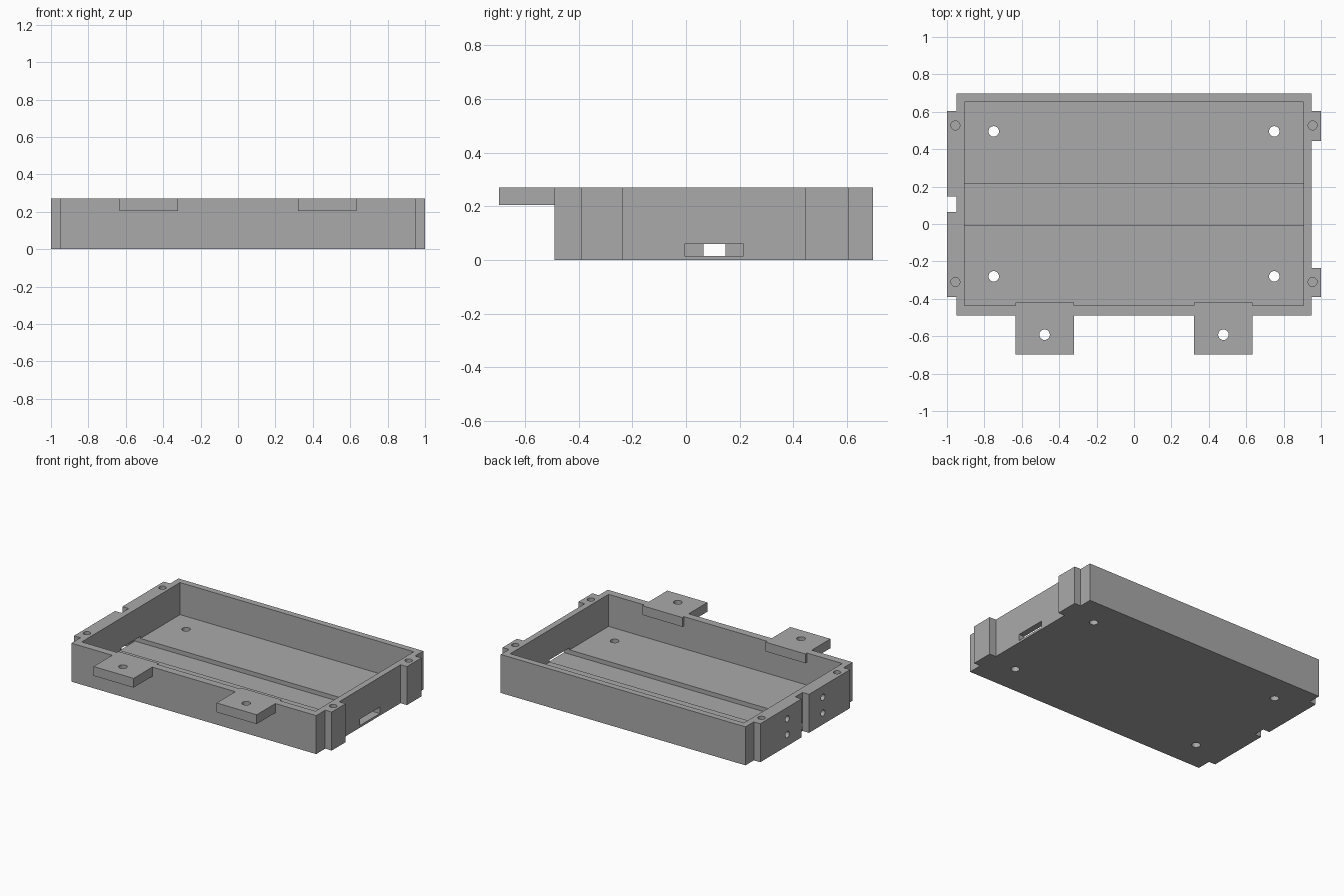
import bpy, bmesh, math
from mathutils import Matrix

cube = bpy.data.objects.get("Cube")
if cube:
    bpy.data.objects.remove(cube, do_unlink=True)

grey = bpy.data.materials.new("plain grey")
grey.use_nodes = True
GREY = (0.4, 0.4, 0.4, 1)
grey.diffuse_color = GREY
grey.node_tree.nodes["Principled BSDF"].inputs["Base Color"].default_value = GREY

H = 0.27        # overall height
FLOOR = 0.045   # top of the floor


def add_object(name, bm):
    mesh = bpy.data.meshes.new(name)
    bm.to_mesh(mesh)
    bm.free()
    mesh.materials.append(grey)
    obj = bpy.data.objects.new(name, mesh)
    bpy.context.collection.objects.link(obj)
    return obj


def box(name, x0, x1, y0, y1, z0, z1):
    bm = bmesh.new()
    bmesh.ops.create_cube(bm, size=1)
    for v in bm.verts:
        v.co = (x1 if v.co.x > 0 else x0, y1 if v.co.y > 0 else y0,
                z1 if v.co.z > 0 else z0)
    return add_object(name, bm)


def rod(name, centre, radius, length, axis="Z"):
    bm = bmesh.new()
    turn = Matrix.Rotation(math.pi / 2, 4, "Y") if axis == "X" else Matrix()
    bmesh.ops.create_cone(bm, cap_ends=True, segments=32, radius1=radius, radius2=radius,
                          depth=length, matrix=Matrix.Translation(centre) @ turn)
    return add_object(name, bm)


def combine(target, tool, operation):
    mod = target.modifiers.new(operation, "BOOLEAN")
    mod.object, mod.operation, mod.solver = tool, operation, "EXACT"
    bpy.context.view_layer.objects.active = target
    bpy.ops.object.modifier_apply(modifier=mod.name)
    bpy.data.objects.remove(tool, do_unlink=True)


# Tray body outline with side blocks, extruded upward
outline = [(-0.95, -0.49), (0.95, -0.49)]
for y0, y1 in ((-0.39, -0.235), (0.445, 0.605)):
    outline += [(0.95, y0), (1, y0), (1, y1), (0.95, y1)]
outline += [(0.95, 0.697), (-0.95, 0.697)]
for y1, y0 in ((0.605, 0.147), (0.065, -0.39)):
    outline += [(-0.95, y1), (-1, y1), (-1, y0), (-0.95, y0)]
bm = bmesh.new()
base = bm.faces.new([bm.verts.new((x, y, 0)) for x, y in outline])
top = bmesh.ops.extrude_face_region(bm, geom=[base])["geom"]
bmesh.ops.translate(bm, vec=(0, 0, H), verts=[g for g in top if isinstance(g, bmesh.types.BMVert)])
bmesh.ops.recalc_face_normals(bm, faces=bm.faces)
tray = add_object("tray", bm)

# Main cavity, then the cable channel running out through both end walls
combine(tray, box("cavity", -0.907, 0.907, -0.437, 0.653, FLOOR, 0.5), "DIFFERENCE")
combine(tray, box("channel", -0.95, 1.1, -0.005, 0.215, 0.015, 0.06), "DIFFERENCE")

# Mounting tabs on the front wall
for s in (-1, 1):
    x0, x1 = sorted((s * 0.322, s * 0.633))
    combine(tray, box("mounting_tab", x0, x1, -0.697, -0.42, 0.205, H), "UNION")

for s in (-1, 1):
    # Tab holes
    combine(tray, rod("tab_hole", (s * 0.478, -0.592, 0.25), 0.028, 0.3), "DIFFERENCE")
    for y in (-0.28, 0.495):
        # Floor holes
        combine(tray, rod("floor_hole", (s * 0.75, y, 0), 0.028, 0.2), "DIFFERENCE")
    for y in (-0.31, 0.527):
        # Blind screw holes in the rim
        combine(tray, rod("rim_hole", (s * 0.955, y, H), 0.024, 0.3), "DIFFERENCE")

# Blind screw holes in the two long side blocks
for y in (-0.09, 0.305):
    for z in (0.08, 0.19):
        combine(tray, rod("side_hole", (-1, y, z), 0.022, 0.14, "X"), "DIFFERENCE")

# Smooth hole walls with crisp edges
bpy.ops.object.select_all(action="DESELECT")
tray.select_set(True)
bpy.context.view_layer.objects.active = tray
bpy.ops.object.shade_smooth_by_angle(angle=math.radians(30))
